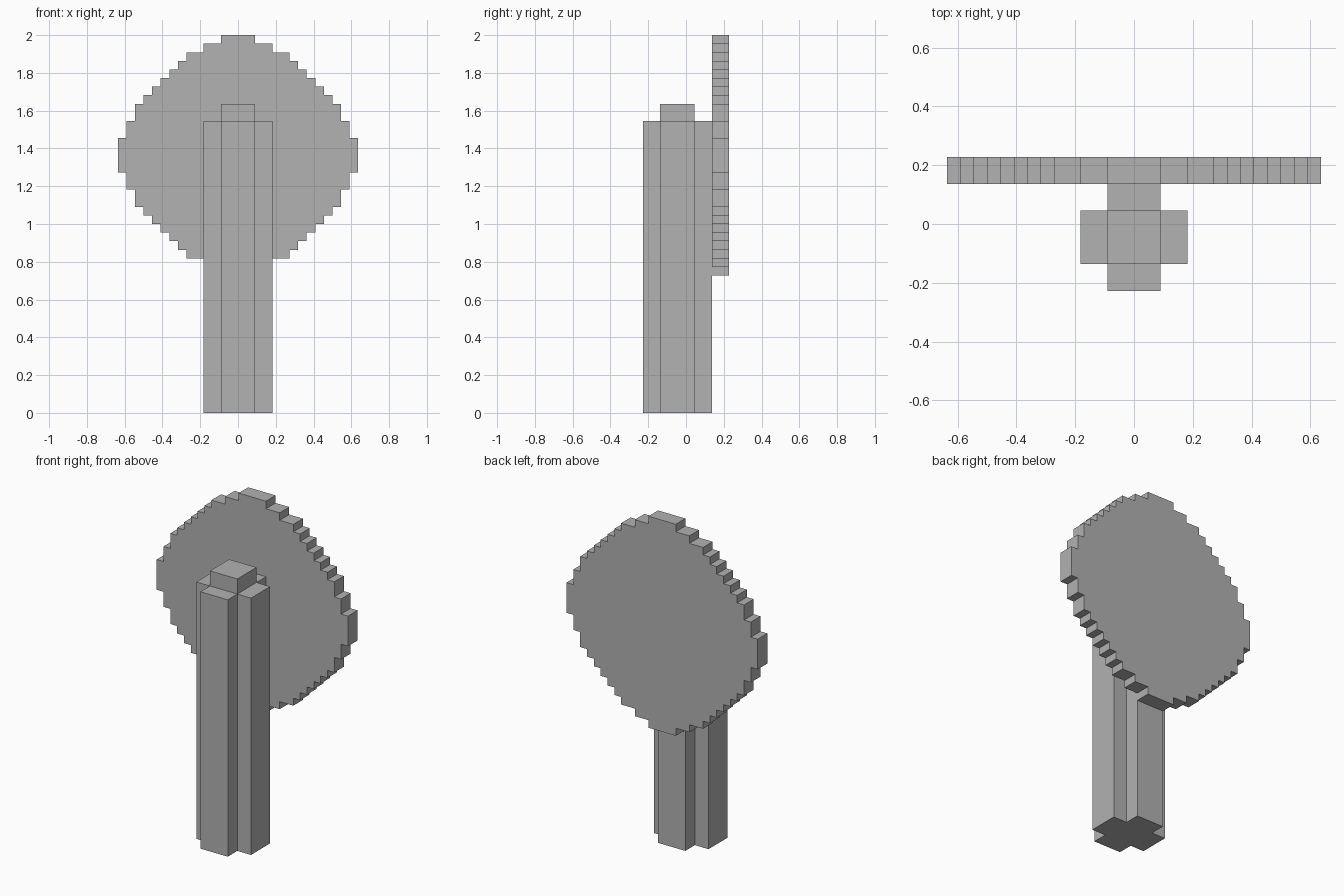
import bpy
import bmesh

U = 1 / 22  # one block step

cube = bpy.data.objects.get("Cube")
if cube:
    bpy.data.objects.remove(cube, do_unlink=True)

grey = bpy.data.materials.new("plain grey")
grey.use_nodes = True
colour = (0.445, 0.445, 0.445, 1)
grey.diffuse_color = colour
grey.node_tree.nodes["Principled BSDF"].inputs["Base Color"].default_value = colour


def prism(name, outline, sweep):
    """Extrude a closed outline, both given in block steps."""
    bm = bmesh.new()
    face = bm.faces.new([bm.verts.new([c * U for c in p]) for p in outline])
    side = bmesh.ops.extrude_face_region(bm, geom=[face])["geom"]
    verts = [v for v in side if isinstance(v, bmesh.types.BMVert)]
    bmesh.ops.translate(bm, verts=verts, vec=[c * U for c in sweep])
    bmesh.ops.recalc_face_normals(bm, faces=bm.faces)
    mesh = bpy.data.meshes.new(name)
    bm.to_mesh(mesh)
    bm.free()
    mesh.materials.append(grey)
    obj = bpy.data.objects.new(name, mesh)
    bpy.context.collection.objects.link(obj)
    return obj


def four_way(quarter):
    """Mirror a quarter outline, running from the +b axis to the +a axis."""
    right = quarter + [(a, -b) for a, b in reversed(quarter)]
    return right + [(-a, b) for a, b in reversed(right)]


# Post with a cross-shaped section, and the square core rising from its top
POST_Y, POST_TOP = -1, 34
cross = four_way([(2, 4), (2, 2), (4, 2)])
prism("post", [(x, y + POST_Y, 0) for x, y in cross], (0, 0, POST_TOP))
core = four_way([(2, 2)])
prism("post_core_cap", [(x, y + POST_Y, POST_TOP) for x, y in core], (0, 0, 2))

# Round stepped disc: (half width, top of that step above the centre)
steps = [(2, 14), (4, 13), (6, 12), (7, 11), (8, 10), (9, 9),
         (10, 8), (11, 7), (12, 6), (13, 4), (14, 2)]
quarter = []
for i, (w, h) in enumerate(steps):
    quarter.append((w, h))
    if i + 1 < len(steps):
        quarter.append((w, steps[i + 1][1]))
prism("round_disc", [(x, 3, z + 30) for x, z in four_way(quarter)], (0, 2, 0))
